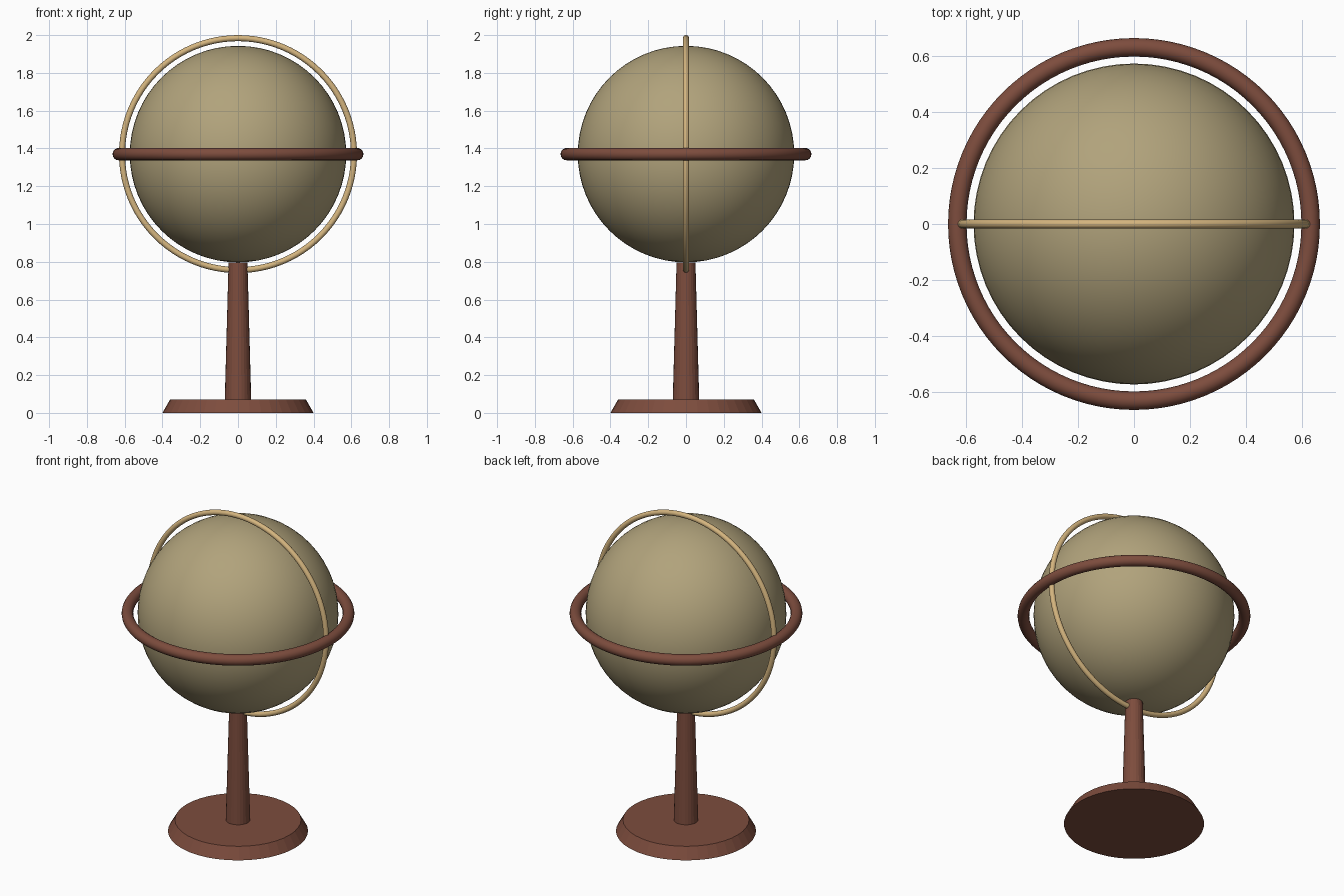
import bpy
import math

if "Cube" in bpy.data.objects:
    bpy.data.objects.remove(bpy.data.objects["Cube"])

CENTRE_Z = 1.37


def material(name, rgb):
    m = bpy.data.materials.new(name)
    m.diffuse_color = (*rgb, 1.0)
    m.use_nodes = True
    m.node_tree.nodes["Principled BSDF"].inputs["Base Color"].default_value = m.diffuse_color
    return m


WOOD = material("red brown wood", (0.205, 0.073, 0.047))
BRASS = material("pale brass", (0.66, 0.46, 0.21))
PAPER = material("aged tan", (0.44, 0.365, 0.20))


def finish(name, mat, smooth=True):
    ob = bpy.context.object
    ob.name = name
    ob.data.materials.append(mat)
    if smooth:
        bpy.ops.object.shade_smooth_by_angle(angle=math.radians(30))
    return ob


def cone(name, r_bottom, r_top, z0, z1, sides, mat):
    bpy.ops.mesh.primitive_cone_add(vertices=sides, radius1=r_bottom, radius2=r_top,
                                    depth=z1 - z0, location=(0, 0, (z0 + z1) / 2))
    return finish(name, mat, smooth=False)


def ring(name, major, minor, rotation, mat):
    bpy.ops.mesh.primitive_torus_add(major_radius=major, minor_radius=minor,
                                     major_segments=96, minor_segments=16,
                                     location=(0, 0, CENTRE_Z), rotation=rotation)
    return finish(name, mat)


# Stand: bevelled round foot and tapered post
cone("base", 0.40, 0.36, 0.0, 0.07, 40, WOOD)
cone("post", 0.07, 0.05, 0.07, 0.797, 24, WOOD)

# Globe ball
bpy.ops.mesh.primitive_uv_sphere_add(segments=64, ring_count=32, radius=0.573,
                                     location=(0, 0, CENTRE_Z))
finish("globe", PAPER)

# Horizon ring and upright meridian ring
ring("horizon_ring", 0.631, 0.033, (0, 0, 0), WOOD)
ring("meridian_ring", 0.614, 0.016, (math.pi / 2, 0, 0), BRASS)
